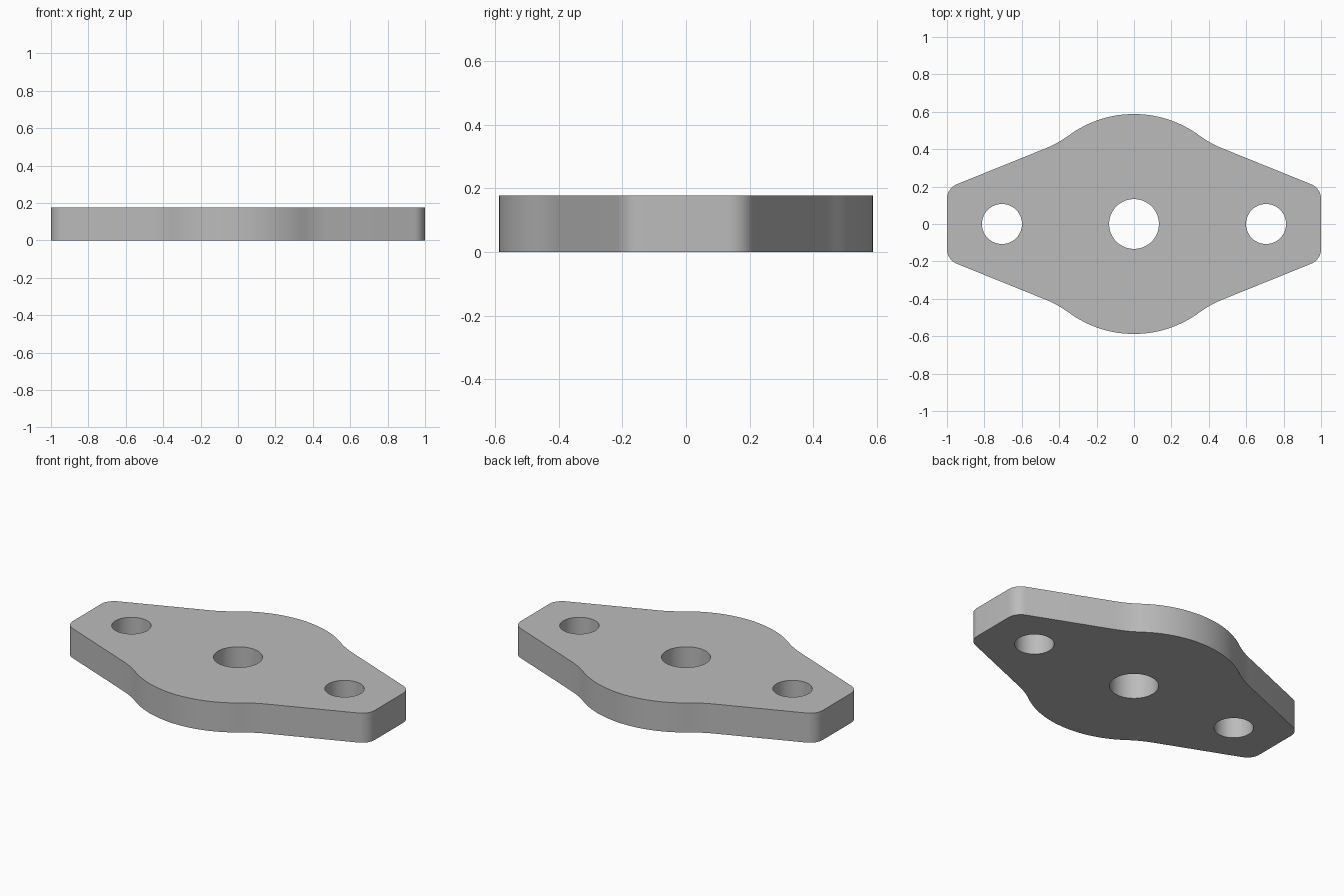
import bpy, bmesh
from math import sin, cos, acos, atan2, radians, pi
from mathutils import Vector

if "Cube" in bpy.data.objects:
    bpy.data.objects.remove(bpy.data.objects["Cube"], do_unlink=True)

THICK = 0.177
HUB_R = 0.588        # central bulge, also the radius of the blend into the arms
EDGE_DIST = 0.552    # distance of the slanted edges from the centre
SLANT = radians(22)
CORNER_R = 0.085


def arc(cx, cy, r, a0, a1, n):
    """Points on an arc, angles measured clockwise from +y."""
    return [Vector((cx + r * sin(a0 + (a1 - a0) * i / n),
                    cy + r * cos(a0 + (a1 - a0) * i / n), 0)) for i in range(n + 1)]


def quarter_outline():
    # Hub arc, concave blend, then rounded end corner
    reach = 2 * HUB_R
    turn = SLANT + acos((EDGE_DIST + HUB_R) / reach)
    pts = arc(0, 0, HUB_R, 0, turn, 16)
    pts += arc(reach * sin(turn), reach * cos(turn), HUB_R,
               turn + pi, SLANT + pi, 8)[1:]
    cx = 1 - CORNER_R
    cy = (EDGE_DIST - CORNER_R - cx * sin(SLANT)) / cos(SLANT)
    return pts + arc(cx, cy, CORNER_R, SLANT, pi / 2, 10)


# Mirror the quarter into the full outline
quarter = quarter_outline()
half = quarter + [Vector((p.x, -p.y, 0)) for p in reversed(quarter)]
outline = half + [Vector((-p.x, p.y, 0)) for p in reversed(half[1:-1])]
holes = [arc(x, 0, r, 0, 2 * pi, 64)[:-1]
         for x, r in ((0, 0.133), (0.706, 0.107), (-0.706, 0.107))]

# Fill the flat plate around its holes and extrude it upward
bm = bmesh.new()
for loop in [outline] + holes:
    verts = [bm.verts.new(p) for p in loop]
    for i, v in enumerate(verts):
        bm.edges.new((verts[i - 1], v))
bmesh.ops.triangle_fill(bm, edges=bm.edges[:], use_beauty=True, normal=(0, 0, 1))
top = bmesh.ops.extrude_face_region(bm, geom=bm.faces[:], use_keep_orig=True)
bmesh.ops.translate(bm, vec=(0, 0, THICK),
                    verts=[g for g in top["geom"] if isinstance(g, bmesh.types.BMVert)])
bmesh.ops.recalc_face_normals(bm, faces=bm.faces[:])
mesh = bpy.data.meshes.new("flange_plate")
bm.to_mesh(mesh)
bm.free()

plate = bpy.data.objects.new("flange_plate", mesh)
bpy.context.collection.objects.link(plate)

# Plain grey metal
grey = bpy.data.materials.new("plain_grey")
grey.use_nodes = True
colour = (0.5, 0.5, 0.5, 1)
grey.diffuse_color = colour
grey.node_tree.nodes["Principled BSDF"].inputs["Base Color"].default_value = colour
mesh.materials.append(grey)

bpy.ops.object.select_all(action="DESELECT")
plate.select_set(True)
bpy.context.view_layer.objects.active = plate
bpy.ops.object.shade_smooth_by_angle(angle=radians(30))
